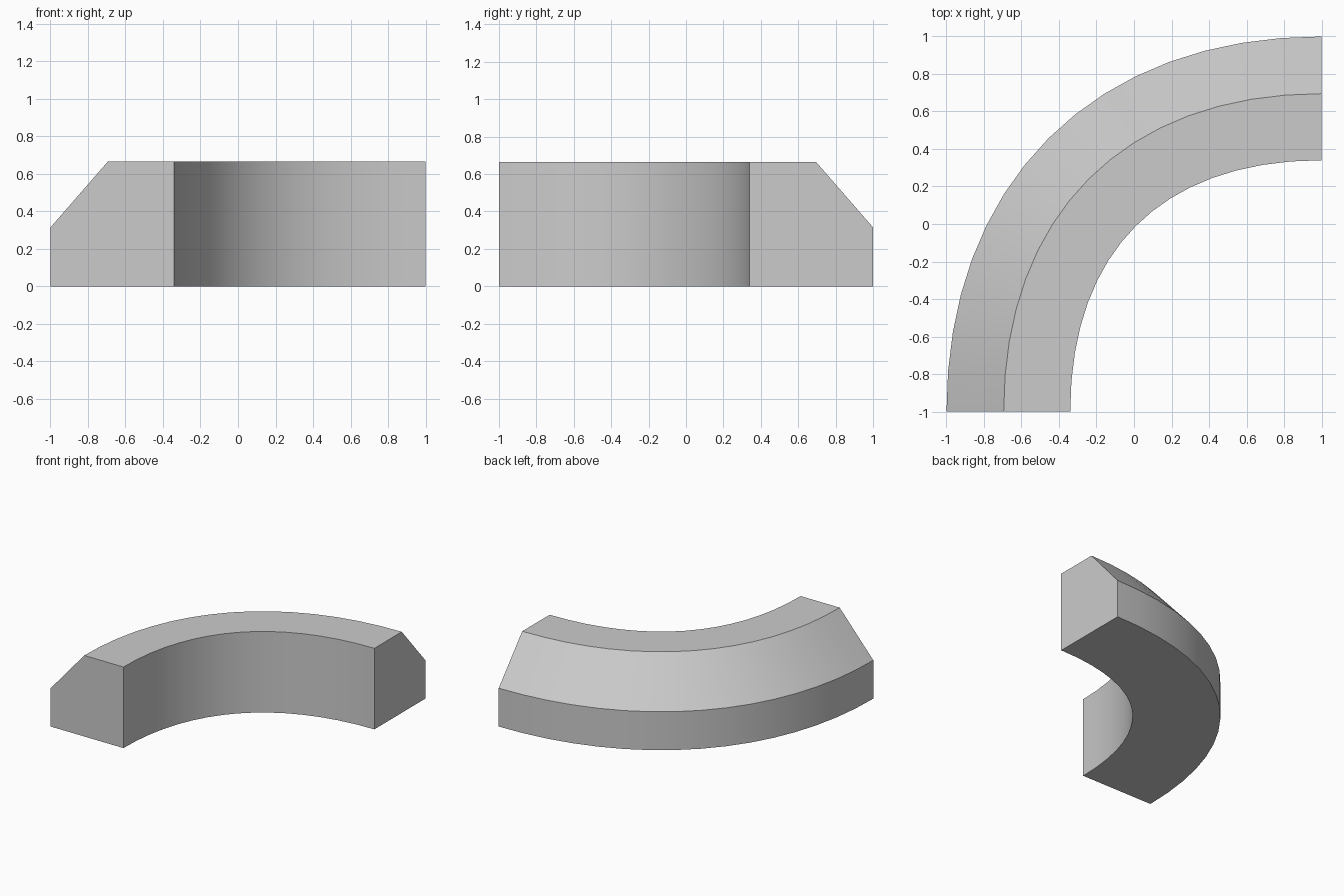
import bpy, bmesh, math
from mathutils import Vector

if "Cube" in bpy.data.objects:
    bpy.data.objects.remove(bpy.data.objects["Cube"])

SEGMENTS = 16
# cross-section: (offset outward from path, height)
PROFILE = [(-0.33, 0), (0.33, 0), (0.33, 0.315), (0.025, 0.665), (-0.33, 0.665)]

# quarter-turn Bezier path around the corner (1, -1)
R, K = 1.67, 0.62
CORNER = Vector((1, -1))
P = [CORNER + R * Vector(p) for p in ((-1, 0), (-1, K), (-K, 1), (0, 1))]


def path(t):
    """Point and outward normal on the path."""
    u = 1 - t
    pos = u**3 * P[0] + 3*u*u*t * P[1] + 3*u*t*t * P[2] + t**3 * P[3]
    tan = u*u * (P[1] - P[0]) + 2*u*t * (P[2] - P[1]) + t*t * (P[3] - P[2])
    return pos, Vector((-tan.y, tan.x)).normalized()


# sweep the chamfered profile along the path
bm = bmesh.new()
rings = []
for i in range(SEGMENTS + 1):
    pos, out = path(i / SEGMENTS)
    rings.append([bm.verts.new((*(pos + out * o), z)) for o, z in PROFILE])
n = len(PROFILE)
for a, b in zip(rings, rings[1:]):
    for j in range(n):
        k = (j + 1) % n
        bm.faces.new((a[j], a[k], b[k], b[j]))
# end caps
bm.faces.new(rings[0])
bm.faces.new(rings[-1])
bmesh.ops.recalc_face_normals(bm, faces=bm.faces)

mesh = bpy.data.meshes.new("curved_curb")
bm.to_mesh(mesh)
bm.free()
curb = bpy.data.objects.new("curved_curb", mesh)
bpy.context.collection.objects.link(curb)

# smooth along the bend, sharp at the profile corners
bpy.context.view_layer.objects.active = curb
curb.select_set(True)
bpy.ops.object.shade_smooth_by_angle(angle=math.radians(30))
